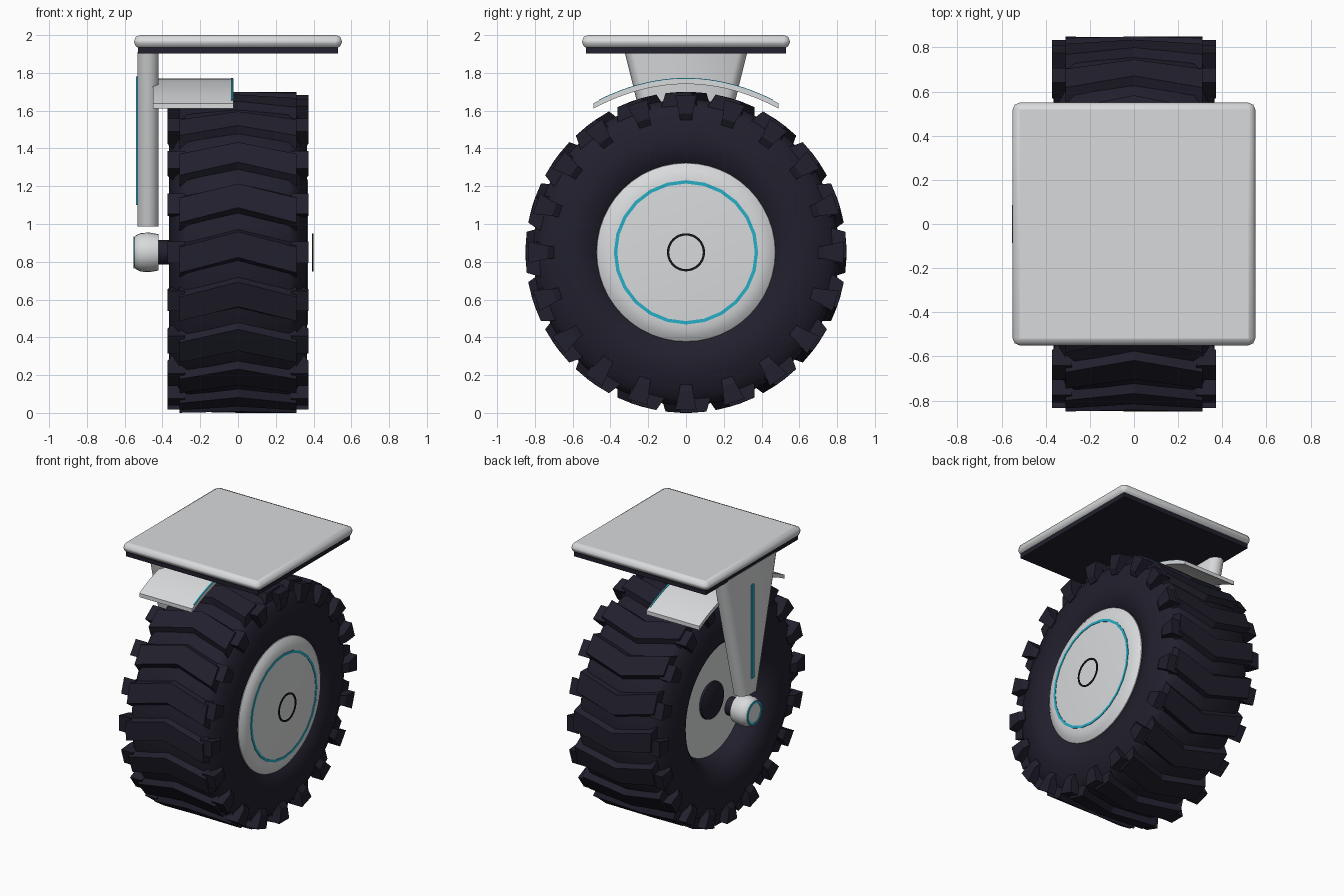
import bpy, bmesh
from math import sin, cos, pi, radians
from mathutils import Vector

cube = bpy.data.objects.get("Cube")
if cube:
    bpy.data.objects.remove(cube, do_unlink=True)


def material(name, rgb):
    m = bpy.data.materials.new(name)
    m.use_nodes = True
    m.diffuse_color = (*rgb, 1)
    m.node_tree.nodes["Principled BSDF"].inputs["Base Color"].default_value = (*rgb, 1)
    return m


RUBBER = material("dark rubber", (0.015, 0.014, 0.026))
SHELL = material("light grey shell", (0.69, 0.7, 0.71))
TEAL = material("teal accent", (0.02, 0.42, 0.56))
BLACK = material("black trim", (0.01, 0.01, 0.013))

AXLE_Z = 0.85   # wheel centre height
LUGS = 20       # tread bars around the tyre


def finish(name, bm, mat, smooth=None, bevel=0):
    bmesh.ops.recalc_face_normals(bm, faces=bm.faces)
    mesh = bpy.data.meshes.new(name)
    bm.to_mesh(mesh)
    bm.free()
    mesh.materials.append(mat)
    ob = bpy.data.objects.new(name, mesh)
    bpy.context.collection.objects.link(ob)
    if bevel:
        mod = ob.modifiers.new("bevel", "BEVEL")
        mod.width, mod.segments = bevel, 2
    if smooth:
        bpy.ops.object.select_all(action="DESELECT")
        ob.select_set(True)
        bpy.context.view_layer.objects.active = ob
        bpy.ops.object.shade_smooth_by_angle(angle=radians(smooth))
    return ob


def around(x, r, a):
    """Point at angle a about the axle; a = 0 is the top, growing to the back."""
    return Vector((x, r * sin(a), AXLE_Z + r * cos(a)))


def lathe(name, profile, mat, steps=48, closed=False, smooth=35):
    """Spin (x, radius) points about the axle."""
    bm = bmesh.new()
    rings = [[bm.verts.new(around(x, r, 2 * pi * i / steps)) for i in range(steps)]
             for x, r in profile]
    pairs = list(zip(rings, rings[1:]))
    if closed:
        pairs.append((rings[-1], rings[0]))
    for a, b in pairs:
        for i in range(steps):
            j = (i + 1) % steps
            bm.faces.new((a[i], a[j], b[j], b[i]))
    if not closed:
        bm.faces.new(rings[0])
        bm.faces.new(rings[-1])
    return finish(name, bm, mat, smooth)


def ring(name, x, r, width, depth, mat, steps=32):
    return lathe(name, [(x, r - width), (x + depth, r - width),
                        (x + depth, r + width), (x, r + width)], mat, steps, True)


def loft(bm, sections):
    """Join equal cross-sections into a capped solid."""
    rows = [[bm.verts.new(p) for p in s] for s in sections]
    n = len(rows[0])
    for a, b in zip(rows, rows[1:]):
        for i in range(n):
            j = (i + 1) % n
            bm.faces.new((a[i], a[j], b[j], b[i]))
    bm.faces.new(rows[0])
    bm.faces.new(rows[-1])


def box(name, lo, hi, mat, bevel=0):
    bm = bmesh.new()
    loft(bm, [[(x, y, z) for x, y in ((lo[0], lo[1]), (hi[0], lo[1]),
                                      (hi[0], hi[1]), (lo[0], hi[1]))]
              for z in (lo[2], hi[2])])
    return finish(name, bm, mat, 35 if bevel else None, bevel)


# Tyre carcass with bulging sidewalls
side = [(0.16, 0.38), (0.29, 0.435), (0.33, 0.475), (0.357, 0.54), (0.364, 0.6),
        (0.355, 0.66), (0.338, 0.72), (0.312, 0.775), (0.27, 0.81)]
lathe("tyre", side + [(-x, r) for x, r in reversed(side)], RUBBER, 60, True, 45)

# Chevron tread bars
bm = bmesh.new()
for k in range(LUGS):
    mid = 2 * pi * k / LUGS
    sections = []
    for x, lead in ((-0.31, -0.048), (0, 0.048), (0.31, -0.048)):
        c = mid + lead
        sections.append([around(x, r, c + w) for w, r in
                         ((-0.12, 0.78), (-0.08, 0.85), (0.08, 0.85), (0.12, 0.78))])
    loft(bm, sections)
finish("tread_bars", bm, RUBBER)

# Shoulder blocks on both edges of the tyre
bm = bmesh.new()
for k in range(LUGS):
    mid = 2 * pi * k / LUGS
    for s in (-1, 1):
        loft(bm, [[around(s * x, r, mid + w) for x, w in
                   ((0.28, -wide), (edge, -wide), (edge, wide), (0.28, wide))]
                  for r, wide, edge in ((0.70, 0.045, 0.35), (0.735, 0.048, 0.372),
                                        (0.835, 0.068, 0.372))])
finish("shoulder_blocks", bm, RUBBER)

# Wheel disc, its accent rings and the inner face
lathe("wheel_disc", [(0.2, 0.46), (0.31, 0.478), (0.333, 0.472), (0.352, 0.445),
                     (0.364, 0.41), (0.368, 0.375)], SHELL)
ring("wheel_accent_ring", 0.364, 0.373, 0.009, 0.007, TEAL, 24)
ring("wheel_centre_ring", 0.393, 0.095, 0.006, 0.006, BLACK)
lathe("inner_wheel_disc", [(-0.2, 0.41), (-0.12, 0.41)], SHELL)
lathe("inner_hub", [(-0.235, 0.05), (-0.228, 0.1), (-0.215, 0.13), (-0.15, 0.14)], RUBBER, 32)

# Axle stub and hub cap
lathe("axle_stub", [(-0.45, 0.065), (-0.355, 0.065)], RUBBER, 24)
lathe("hub_cap", [(-0.55, 0.077), (-0.54, 0.09), (-0.515, 0.102), (-0.47, 0.105),
                  (-0.42, 0.096)], SHELL, 24)
ring("hub_accent_ring", -0.554, 0.077, 0.008, 0.006, TEAL)

# Tapered support arm with rounded long edges, and its accent stripe
bm = bmesh.new()
corners = ((-0.475, -1, 0), (-0.44, -1, 0.015), (-0.42, -1, 0.045),
           (-0.42, 1, 0.045), (-0.44, 1, 0.015), (-0.475, 1, 0),
           (-0.512, 1, 0.015), (-0.532, 1, 0.05),
           (-0.532, -1, 0.05), (-0.512, -1, 0.015))
loft(bm, [[(x, s * (w - inset), z) for x, s, inset in corners]
          for z, w in ((0.988, 0.095), (1.91, 0.325))])
finish("support_arm", bm, SHELL, 50)
box("arm_stripe", (-0.539, -0.014, 1.10), (-0.531, 0.014, 1.78), TEAL)

# Mounting plate and the gasket below it
box("mounting_plate", (-0.55, -0.55, 1.93), (0.55, 0.55, 2.0), SHELL, 0.032)
box("plate_gasket", (-0.53, -0.53, 1.902), (0.53, 0.53, 1.935), RUBBER)


# Curved mudguard with an accent along its inner edge
def arched_strip(name, x0, x1, low, high, reach, mat):
    bm = bmesh.new()
    sections = []
    for i in range(25):
        y = reach * (i / 12 - 1)
        z = 1.753 - 0.13 * (y / 0.49) ** 2
        sections.append([(x0, y, z + low), (x1, y, z + low),
                         (x1, y, z + high), (x0, y, z + high)])
    loft(bm, sections)
    return finish(name, bm, mat, 35)


arched_strip("mudguard", -0.45, -0.025, -0.012, 0.016, 0.49, SHELL)
arched_strip("mudguard_accent", -0.037, -0.027, 0.014, 0.02, 0.46, TEAL)
